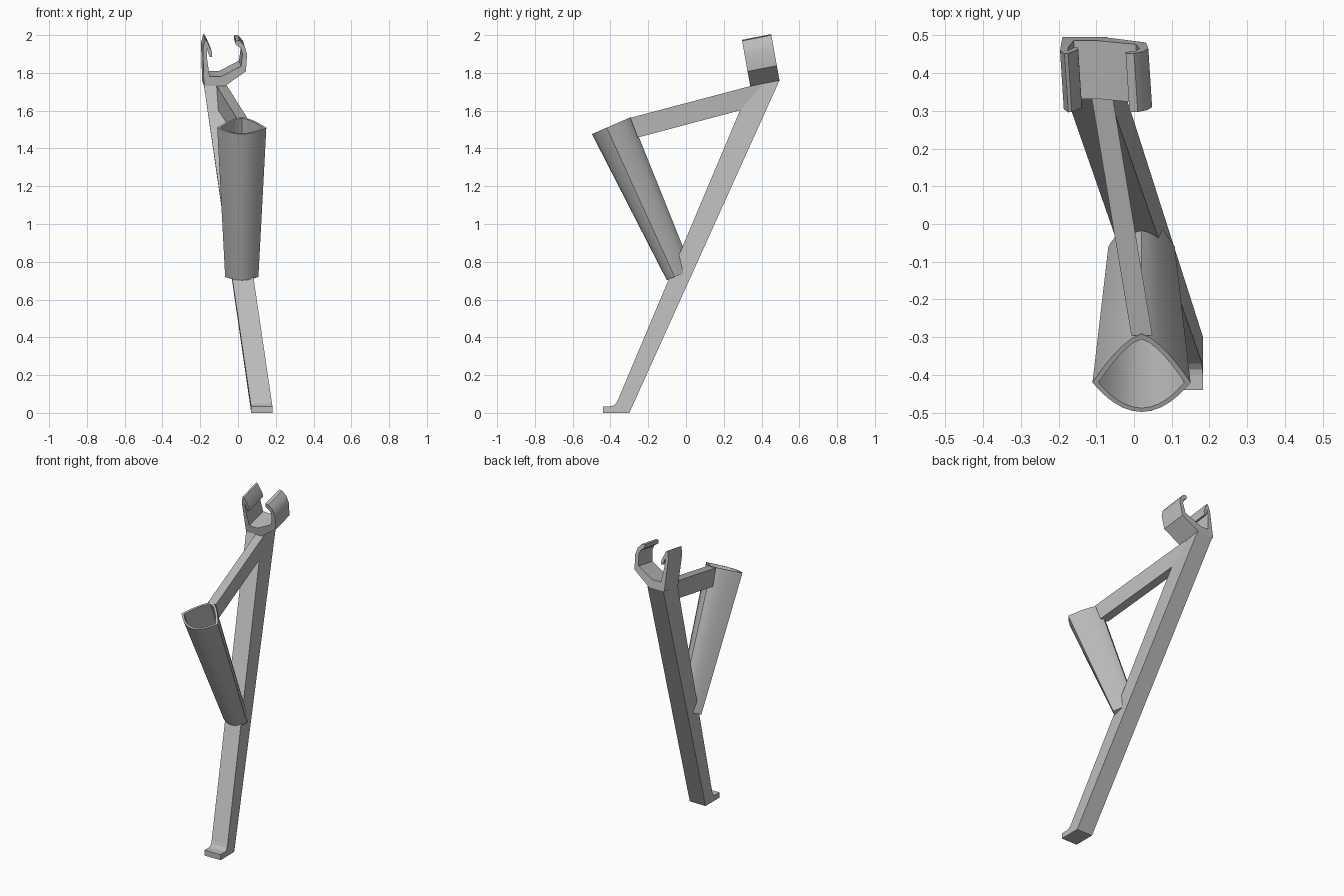
import bpy, bmesh, math
from mathutils import Vector

cube = bpy.data.objects.get("Cube")
if cube:
    bpy.data.objects.remove(cube, do_unlink=True)

grey = bpy.data.materials.new("plain grey")
grey.use_nodes = True
colour = (0.5, 0.5, 0.5, 1)
grey.diffuse_color = colour
grey.node_tree.nodes["Principled BSDF"].inputs["Base Color"].default_value = colour


def finish(name, bm, smooth=None):
    bmesh.ops.recalc_face_normals(bm, faces=bm.faces)
    mesh = bpy.data.meshes.new(name)
    bm.to_mesh(mesh)
    bm.free()
    mesh.materials.append(grey)
    obj = bpy.data.objects.new(name, mesh)
    bpy.context.collection.objects.link(obj)
    if smooth:
        bpy.ops.object.select_all(action='DESELECT')
        obj.select_set(True)
        bpy.context.view_layer.objects.active = obj
        bpy.ops.object.shade_smooth_by_angle(angle=math.radians(smooth))
    return obj


def loft(name, rings, smooth=None):
    """Join equal closed rings into a capped solid."""
    bm = bmesh.new()
    loops = [[bm.verts.new(p) for p in ring] for ring in rings]
    for a, b in zip(loops, loops[1:]):
        for i in range(len(a)):
            j = (i + 1) % len(a)
            bm.faces.new((a[i], a[j], b[j], b[i]))
    bm.faces.new(loops[0])
    bm.faces.new(loops[-1])
    return finish(name, bm, smooth)


# Slanted leg with a small toe, leaning sideways as it rises
leg_profile = [(-0.44, 0), (-0.30, 0), (0.495, 1.76), (0.34, 1.73), (-0.36, 0.07),
               (-0.37, 0.05), (-0.385, 0.038), (-0.40, 0.035), (-0.44, 0.035)]


def lean(z):
    return -0.147 * max(0, z - 0.03)


leg = loft("leg", [[(x + lean(z), y, z) for y, z in leg_profile] for x in (0.07, 0.183)])

# Brace from the cup rim to the top of the leg
brace_profile = [(-0.295, 1.562), (-0.255, 1.458), (0.28, 1.6), (0.36, 1.65), (0.40, 1.742), (0.34, 1.73)]
loft("brace", [[(0.02 - 0.167 * (y + 0.29) + s, y, z) for y, z in brace_profile]
               for s in (-0.028, 0.028)])

# Tapered cup with a rounded three-cornered section
TOP, BOTTOM = Vector((0.02, -0.42, 1.51)), Vector((0.02, -0.06, 0.72))
DEPTH = Vector((0, 0.917, 0.4))
STEPS = 16


def cup_ring(t, wall=0):
    """Section at t, from 0 at the rim to 1 at the foot of the cup."""
    centre = TOP.lerp(BOTTOM, t)
    width = 0.13 - 0.042 * t - wall * 1.1
    front = 0.085 - 0.04 * t - wall * 0.75
    back = 0.14 - 0.04 * t - wall
    ring = []
    for i in range(STEPS):
        s = -math.cos(math.pi * i / STEPS)
        ring.append((s, -front * (1 - s * s)))
    for i in range(STEPS):
        s = math.cos(math.pi * i / STEPS)
        ring.append((s, back * (1 - abs(s) ** 1.5)))
    return [centre + Vector((s * width, 0, 0)) + DEPTH * d for s, d in ring]


loft("cup", [cup_ring(0), cup_ring(1)][::-1] + [cup_ring(0, 0.015), cup_ring(0.97, 0.015)], 35)
bpy.data.objects["cup"].data.update()

# Clear the leg out of the cup's hollow
cutter = loft("cup_hollow_cutter", [cup_ring(-0.02, 0.014), cup_ring(0.97, 0.014)])
cutter.hide_render = True
cutter.hide_viewport = True
cut = leg.modifiers.new("hollow", 'BOOLEAN')
cut.operation = 'DIFFERENCE'
cut.solver = 'EXACT'
cut.object = cutter

# Open clip: snap hook on one side, curled finger on the other
clip_profile = [(-0.18, 0), (-0.186, 0.2), (-0.174, 0.245), (-0.165, 0.24), (-0.138, 0.18),
                (-0.138, 0.155), (-0.15, 0.155), (-0.166, 0.2), (-0.163, 0.14), (-0.15, 0.05),
                (-0.09, 0.05), (0.015, 0.105), (0.024, 0.17), (0.015, 0.2), (-0.012, 0.22),
                (-0.012, 0.242), (0.01, 0.24), (0.035, 0.212), (0.048, 0.17), (0.042, 0.078),
                (-0.07, 0)]
loft("clip", [[(x - 0.01 * e, 0.34 - 0.18 * h + 0.155 * e, 1.73 + h + 0.03 * e)
               for x, h in clip_profile] for e in (0, 1)], 30)
